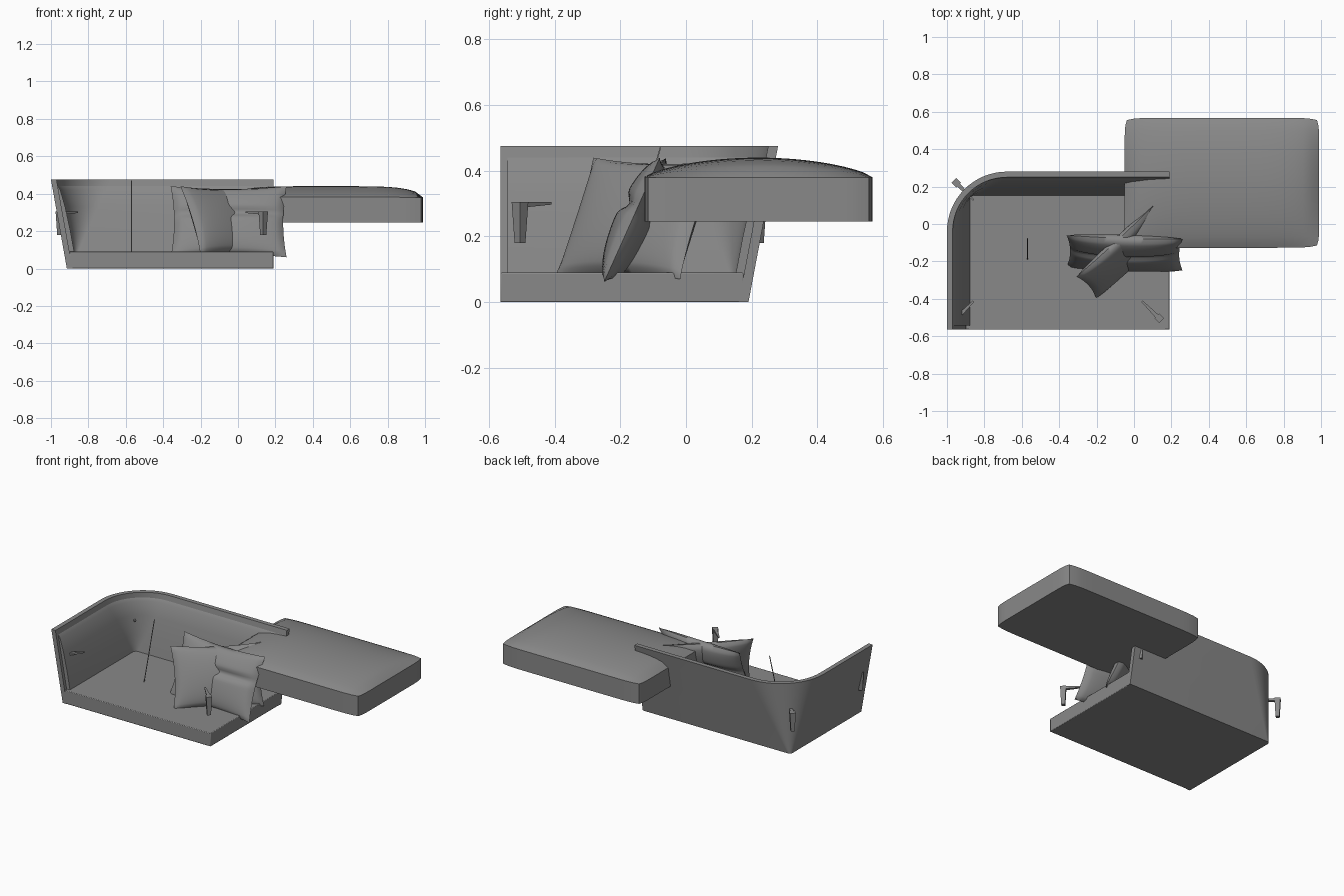
import bpy, bmesh, math
from mathutils import Vector

cube = bpy.data.objects.get("Cube")
if cube:
    bpy.data.objects.remove(cube, do_unlink=True)

grey = bpy.data.materials.new("grey_fabric")
grey.use_nodes = True
grey.diffuse_color = (0.25, 0.25, 0.25, 1)
grey.node_tree.nodes["Principled BSDF"].inputs["Base Color"].default_value = (0.25, 0.25, 0.25, 1)


def finish(name, bm, smooth=35):
    """Turn a bmesh into a shaded object."""
    bmesh.ops.remove_doubles(bm, verts=bm.verts, dist=1e-5)
    bmesh.ops.recalc_face_normals(bm, faces=bm.faces)
    mesh = bpy.data.meshes.new(name)
    bm.to_mesh(mesh)
    bm.free()
    mesh.materials.append(grey)
    ob = bpy.data.objects.new(name, mesh)
    bpy.context.collection.objects.link(ob)
    bpy.ops.object.select_all(action='DESELECT')
    ob.select_set(True)
    bpy.context.view_layer.objects.active = ob
    bpy.ops.object.shade_smooth_by_angle(angle=math.radians(smooth))
    return ob


def box(bm, lo, hi):
    lo, hi = Vector(lo), Vector(hi)
    verts = bmesh.ops.create_cube(bm, size=1)["verts"]
    for v in verts:
        v.co = (lo + hi) / 2 + v.co * (hi - lo)
    return verts


def bevel(ob, width, segments=2):
    mod = ob.modifiers.new("bevel", 'BEVEL')
    mod.width, mod.segments = width, segments


# Wraparound back and arm: outline leans outwards, corner widens with height
HEIGHT = 0.475


def outline(z, inset, trim):
    t = z / HEIGHT
    left, back = -0.915 - 0.085 * t + inset, 0.19 + 0.09 * t - inset
    r = max(0.02 + 0.3 * t - inset, 0.01)
    pts = [Vector((left, -0.565 + trim, z))]
    for i in range(17):
        a = math.pi - math.pi / 2 * i / 16
        pts.append(Vector((left + r + r * math.cos(a), back - r + r * math.sin(a), z)))
    return pts + [Vector((0.19 - trim, back, z))]


def wall(name, section, trim=0):
    bm = bmesh.new()
    loops = [[bm.verts.new(p) for p in outline(z, d, trim)] for z, d in section]
    for a, b in zip(loops, loops[1:] + loops[:1]):
        for i in range(len(a) - 1):
            bm.faces.new((a[i], a[i + 1], b[i + 1], b[i]))
    for end in (0, -1):
        bm.faces.new([loop[end] for loop in loops])
    return finish(name, bm)


wall("back_shell", [(0, 0), (0.24, 0), (HEIGHT, 0), (HEIGHT, 0.03), (0.24, 0.03), (0, 0.03)])
wall("back_padding", [(0.08, 0.02), (0.25, 0.02), (0.435, 0.02), (0.44, 0.03), (0.42, 0.04),
                      (0.33, 0.05), (0.2, 0.055), (0.08, 0.055)], 0.022)

# Base platform
bm = bmesh.new()
box(bm, (-0.9, -0.565, 0), (0.19, 0.175, 0.09))
bevel(finish("base_platform", bm), 0.004)

# Seat cushion with a crowned top
bm = bmesh.new()
box(bm, (-0.05, -0.127, 0.245), (0.99, 0.568, 0.38))
bmesh.ops.subdivide_edges(bm, edges=bm.edges, cuts=23, use_grid_fill=True)
for v in bm.verts:
    if v.co.z > 0.379:
        u, w = (v.co.x - 0.47) / 0.52, (v.co.y - 0.22) / 0.348
        crown = max(0, 1 - abs(u) ** 5) ** 0.6 * max(0, 1 - w * w) ** 0.75
        v.co.z += 0.06 * crown
    # Slightly rounded plan corners
    u, w = (v.co.x - 0.47) / 0.52, (v.co.y - 0.22) / 0.348
    v.co.x -= 0.012 * u * abs(w) ** 12
    v.co.y -= 0.012 * w * abs(u) ** 12
finish("seat_cushion", bm)


# Throw pillows: two puffed sheets meeting at a pinched seam
def pillow(name, centre, u_axis, v_axis, thick, fold=0, n=28):
    c, ua, va = Vector(centre), Vector(u_axis), Vector(v_axis)
    normal = ua.cross(va).normalized()
    bm = bmesh.new()
    for side in (1, -1):
        rows = []
        for j in range(n + 1):
            row = []
            for i in range(n + 1):
                u, v = 2 * i / n - 1, 2 * j / n - 1
                puff = max(0, (1 - u * u) * (1 - v * v)) ** 0.45
                puff *= 1 - fold * math.exp(-((v - 0.2) / 0.12) ** 2)
                su = u * (1 - 0.06 * (1 - v * v))
                sv = v * (1 - 0.08 * (1 - u * u))
                row.append(bm.verts.new(c + ua * su + va * sv + normal * side * thick * puff))
            rows.append(row)
        for a, b in zip(rows, rows[1:]):
            for i in range(n):
                bm.faces.new((a[i], a[i + 1], b[i + 1], b[i]))
    return finish(name, bm, 60)


pillow("long_pillow", (-0.05, -0.155, 0.25), (0.31, -0.01, 0), (0, 0.085, 0.19), 0.06, 0.4)
pillow("crossed_pillow", (-0.05, -0.15, 0.255), (0.205, 0.19, -0.005), (-0.053, 0.058, 0.18), 0.055)

# Four bracket feet, each a tapered post with an arm pointing inwards
for name, x, y in (("front_left", 0.135, -0.505), ("back_left", 0.135, 0.22),
                   ("front_right", -0.95, -0.505), ("back_right", -0.95, 0.22)):
    bm = bmesh.new()
    for v in box(bm, (-0.018, -0.018, 0.18), (0.018, 0.018, 0.305)):
        if v.co.z < 0.2:
            v.co.x *= 0.65
            v.co.y *= 0.65
    for v in box(bm, (0, -0.012, 0.288), (0.13, 0.012, 0.305)):
        if v.co.x > 0.1:
            v.co.y *= 0.4
            v.co.z = max(v.co.z, 0.297)
    target = Vector((-0.4, -0.14, 0))
    angle = math.atan2(1 if y < target.y else -1, 1 if x < target.x else -1)
    for v in bm.verts:
        cx, cy = v.co.x, v.co.y
        v.co.x = x + cx * math.cos(angle) - cy * math.sin(angle)
        v.co.y = y + cx * math.sin(angle) + cy * math.cos(angle)
    finish(name + "_foot", bm, 30)

# Thin loose trim strip standing on the base
bm = bmesh.new()
for v in box(bm, (-0.572, -0.19, 0.09), (-0.568, -0.186, 0.47)):
    if v.co.z > 0.4:
        v.co.y += 0.11
finish("trim_strip", bm)
